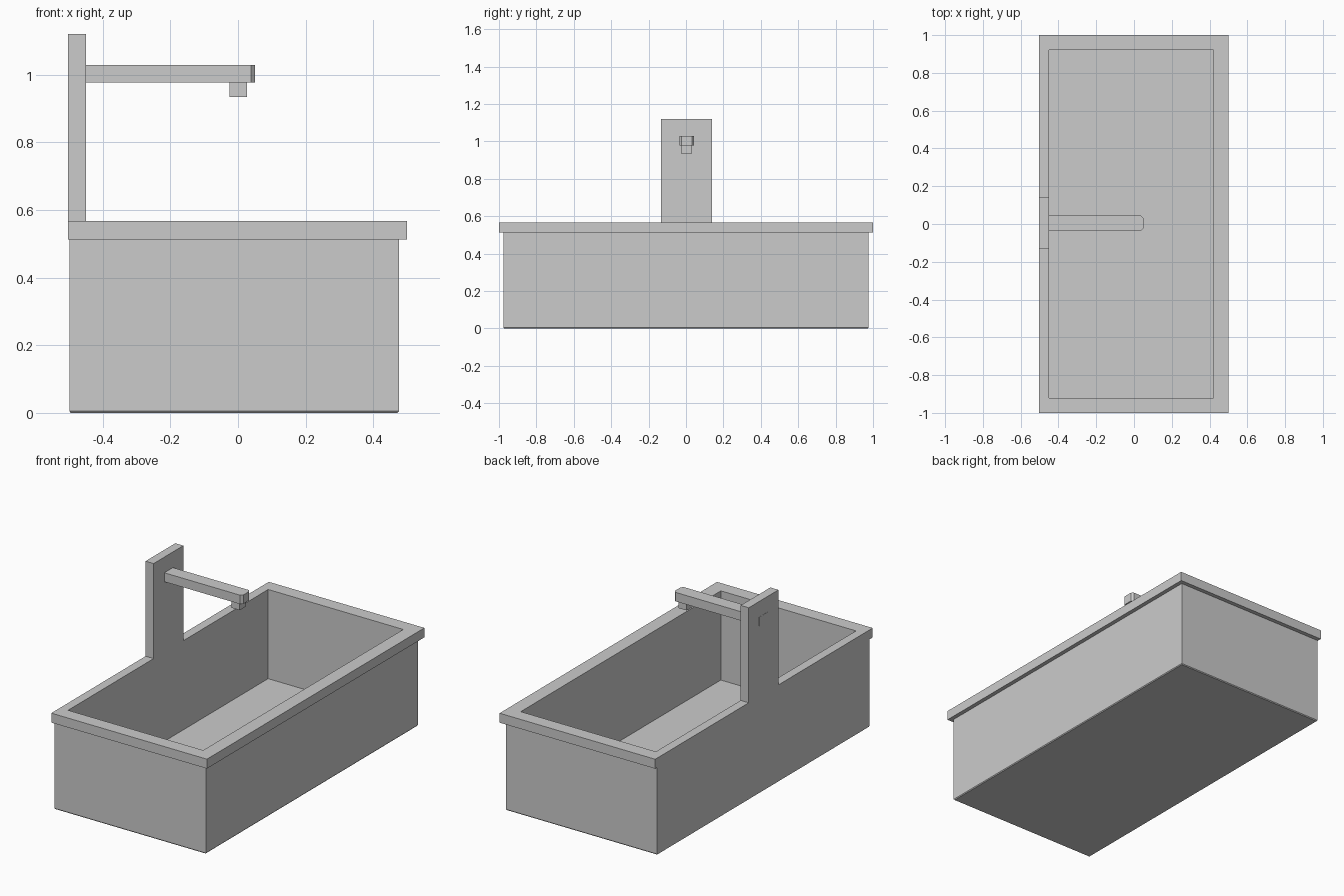
import bpy, bmesh

if "Cube" in bpy.data.objects:
    bpy.data.objects.remove(bpy.data.objects["Cube"])


def make_object(name, bm):
    bmesh.ops.recalc_face_normals(bm, faces=bm.faces)
    mesh = bpy.data.meshes.new(name)
    bm.to_mesh(mesh)
    bm.free()
    obj = bpy.data.objects.new(name, mesh)
    bpy.context.collection.objects.link(obj)
    return obj


def stacked_rectangles(name, loops):
    """Closed solid skinned through rectangles (x0, x1, half_y, z)."""
    bm = bmesh.new()
    rings = [[bm.verts.new(p) for p in ((x0, -hy, z), (x1, -hy, z), (x1, hy, z), (x0, hy, z))]
             for x0, x1, hy, z in loops]
    for a, b in zip(rings, rings[1:]):
        for i in range(4):
            j = (i + 1) % 4
            bm.faces.new((a[i], a[j], b[j], b[i]))
    bm.faces.new(rings[0])
    bm.faces.new(rings[-1])
    return make_object(name, bm)


def box(name, x, y, z, bevel_end=0):
    bm = bmesh.new()
    bmesh.ops.create_cube(bm, size=1)
    for v in bm.verts:
        v.co = [(r[0] + r[1]) / 2 + c * (r[1] - r[0]) for r, c in zip((x, y, z), v.co)]
    if bevel_end:
        # chamfer the upright edges at the +x end
        edges = [e for e in bm.edges
                 if all(abs(v.co.x - x[1]) < 1e-5 for v in e.verts)
                 and abs(e.verts[0].co.z - e.verts[1].co.z) > 1e-3]
        bmesh.ops.bevel(bm, geom=edges, offset=bevel_end, segments=1, affect='EDGES')
    return make_object(name, bm)


# Tub: outer walls, overhanging rim, then down the inside to the floor
stacked_rectangles("basin", [
    (-0.495, 0.472, 0.972, 0.0),
    (-0.498, 0.476, 0.976, 0.005),
    (-0.498, 0.476, 0.976, 0.512),
    (-0.502, 0.50, 1.0, 0.512),
    (-0.502, 0.50, 1.0, 0.567),
    (-0.45, 0.42, 0.92, 0.567),
    (-0.45, 0.42, 0.92, 0.048),
])

# Tap: upright panel, spout arm and outlet
box("tap_panel", (-0.502, -0.45), (-0.133, 0.14), (0.567, 1.12))
box("spout", (-0.503, 0.05), (-0.035, 0.044), (0.977, 1.029), 0.012)
box("spout_outlet", (-0.025, 0.027), (-0.023, 0.029), (0.934, 0.977))
